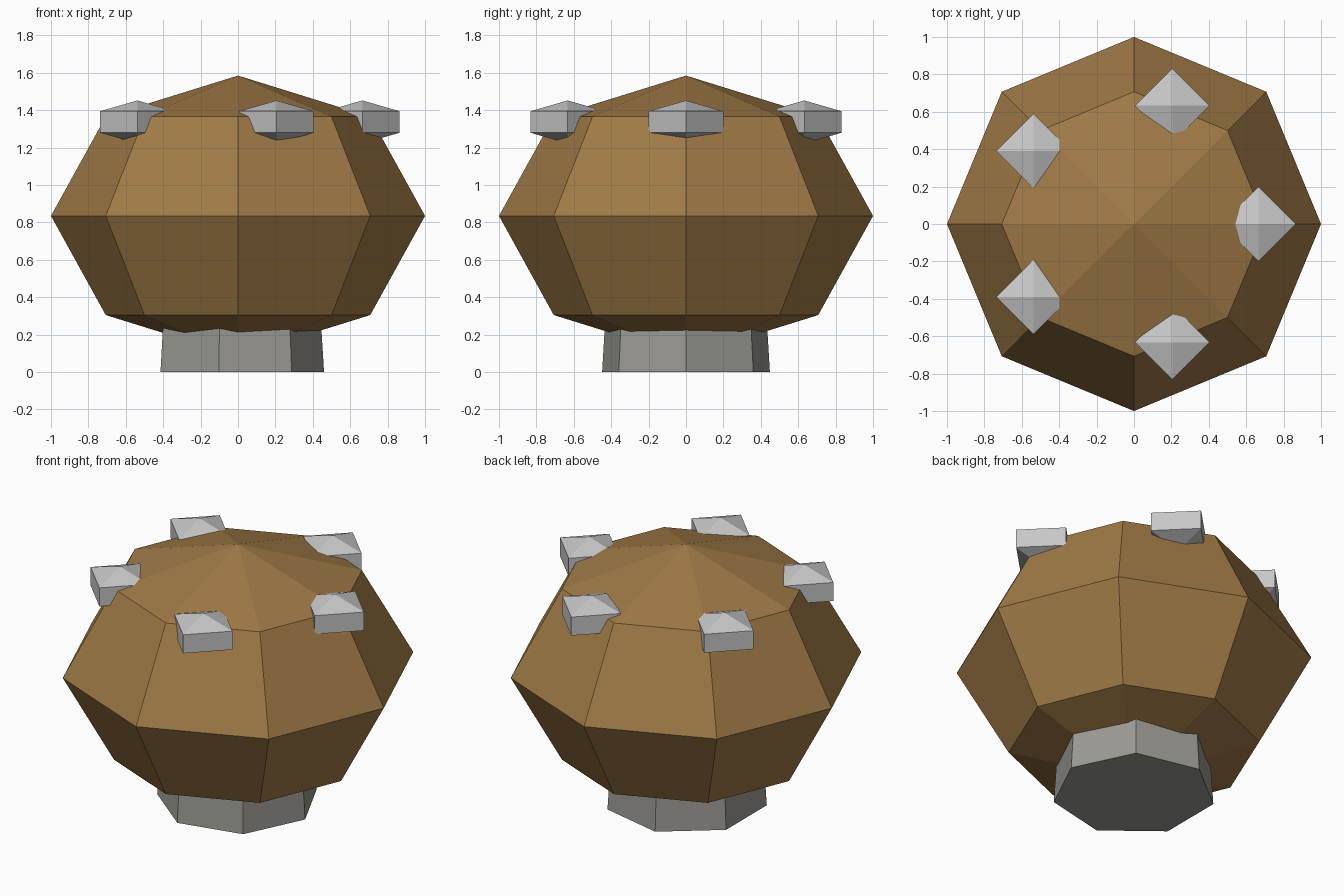
import bpy
import math

cube = bpy.data.objects.get("Cube")
if cube:
    bpy.data.objects.remove(cube, do_unlink=True)


def make_material(name, rgb):
    mat = bpy.data.materials.new(name)
    mat.use_nodes = True
    color = (*rgb, 1.0)
    mat.diffuse_color = color
    mat.node_tree.nodes["Principled BSDF"].inputs["Base Color"].default_value = color
    return mat


def finish(name, mat):
    obj = bpy.context.object
    obj.name = name
    obj.data.materials.append(mat)
    bpy.ops.object.transform_apply(location=False, rotation=True, scale=True)
    bpy.ops.object.shade_flat()
    return obj


brown = make_material("warm brown", (0.35, 0.195, 0.062))
stone = make_material("warm grey", (0.33, 0.325, 0.295))
silver = make_material("light grey", (0.57, 0.57, 0.57))

# Squashed eight-sided body
bpy.ops.mesh.primitive_uv_sphere_add(segments=8, ring_count=4, radius=1,
                                     location=(0, 0, 0.835))
bpy.context.object.scale.z = 0.75
finish("body", brown)

# Seven-sided foot with one corner towards +x, tapering up into the body
FOOT_HEIGHT = 0.36
bpy.ops.mesh.primitive_cone_add(vertices=7, radius1=0.46, radius2=0.438,
                                depth=FOOT_HEIGHT,
                                location=(0, 0, FOOT_HEIGHT / 2),
                                rotation=(0, 0, -math.pi / 2))
finish("foot", stone)

# Ring of five flattened octahedral studs, all aligned to the axes
for i in range(5):
    angle = math.tau * i / 5
    bpy.ops.mesh.primitive_uv_sphere_add(
        segments=4, ring_count=2, radius=0.23,
        location=(0.665 * math.cos(angle), 0.665 * math.sin(angle), 1.337))
    bpy.context.object.scale.z = 0.5
    finish(f"stud_{i + 1}", silver)
